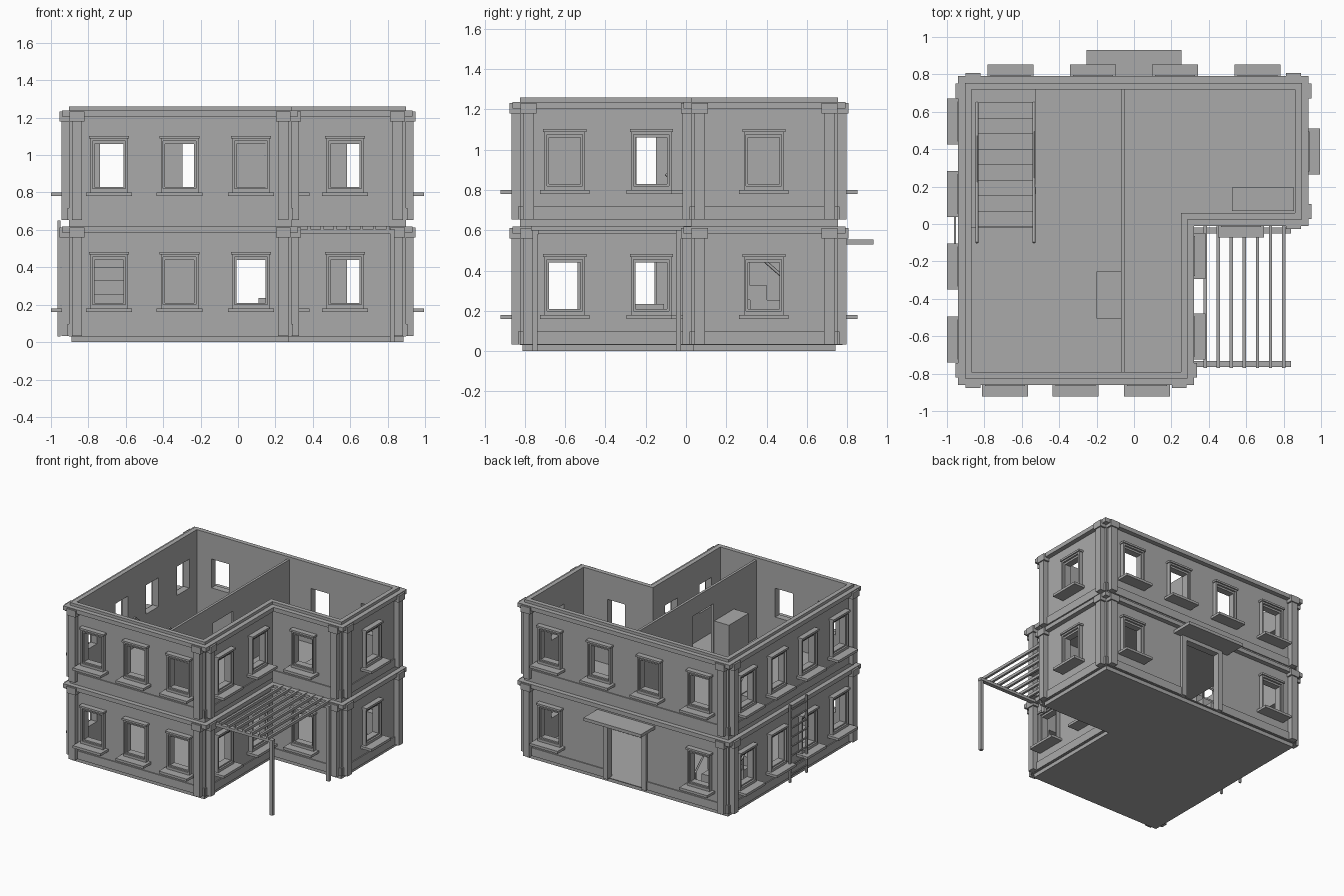
import bpy, bmesh
from mathutils import Vector

cube = bpy.data.objects.get("Cube")
if cube:
    bpy.data.objects.remove(cube, do_unlink=True)

mat = bpy.data.materials.new("plain grey")
mat.use_nodes = True
GREY = (0.4, 0.4, 0.4, 1)
mat.diffuse_color = GREY
mat.node_tree.nodes["Principled BSDF"].inputs["Base Color"].default_value = GREY

# Inner faces of the L-shaped plan, wall thickness and storey height
X0, X1, Y0, Y1 = -0.868, 0.862, -0.79, 0.72
XN, YN = 0.25, 0.06
T, STOREY = 0.035, 0.62


def finish(name, bm):
    bmesh.ops.recalc_face_normals(bm, faces=bm.faces)
    me = bpy.data.meshes.new(name)
    bm.to_mesh(me)
    bm.free()
    me.materials.append(mat)
    ob = bpy.data.objects.new(name, me)
    bpy.context.collection.objects.link(ob)
    return ob


def boxes(name, items):
    """One object made of boxes given as (xa, xb, ya, yb, za, zb)."""
    bm = bmesh.new()
    for xa, xb, ya, yb, za, zb in items:
        vs = bmesh.ops.create_cube(bm, size=1)["verts"]
        for v in vs:
            v.co = ((xa + xb) / 2 + v.co.x * (xb - xa),
                    (ya + yb) / 2 + v.co.y * (yb - ya),
                    (za + zb) / 2 + v.co.z * (zb - za))
    return finish(name, bm)


def plan(d):
    return [(X0 - d, Y0 - d), (XN + d, Y0 - d), (XN + d, YN - d),
            (X1 + d, YN - d), (X1 + d, Y1 + d), (X0 - d, Y1 + d)]


def slab(name, d, z0, z1):
    bm = bmesh.new()
    f = bm.faces.new([bm.verts.new((x, y, z0)) for x, y in plan(d)])
    ext = bmesh.ops.extrude_face_region(bm, geom=[f])["geom"]
    for v in ext:
        if isinstance(v, bmesh.types.BMVert):
            v.co.z = z1
    return finish(name, bm)


def ring(name, d_in, d_out, z0, z1):
    bm = bmesh.new()
    loops = [[bm.verts.new((x, y, z)) for x, y in plan(d)]
             for d, z in ((d_in, z0), (d_out, z0), (d_out, z1), (d_in, z1))]
    for a, b in zip(loops, loops[1:] + loops[:1]):
        for i in range(6):
            j = (i + 1) % 6
            bm.faces.new((a[i], a[j], b[j], b[i]))
    return finish(name, bm)


def cut(target, cutter):
    mod = target.modifiers.new("openings", "BOOLEAN")
    mod.operation, mod.solver, mod.object = "DIFFERENCE", "EXACT", cutter
    bpy.context.view_layer.objects.active = target
    bpy.ops.object.modifier_apply(modifier=mod.name)
    bpy.data.objects.remove(cutter, do_unlink=True)


# Walls: normal axis, sign, outer surface, extent, corner ends, windows below / above
XL, XR, YF, YB = X0 - T, X1 + T, Y0 - T, Y1 + T
XM, YM = XN + T, YN - T
side = [-0.617, -0.227, 0.16, 0.548]
WALLS = [
    ("y", -1, YF, XL, XM, (1, 1), [-0.69, -0.312, 0.07], None),
    ("x", 1, XM, YF, YM, (1, 0), [-0.602, -0.172], None),
    ("y", -1, YM, XM, XR, (0, 1), [0.572], None),
    ("x", 1, XR, YM, YB, (1, 1), [0.387], None),
    ("y", 1, YB, XL, XR, (1, 1), [-0.66, 0.66], [-0.66, -0.22, 0.22, 0.66]),
    ("x", -1, XL, YF, YB, (1, 1), side, None),
]


def on_wall(w, u0, u1, d0, d1, z0, z1):
    """Box along a wall, d measured outward from its outer surface."""
    a, b = sorted((w[2] + w[1] * d0, w[2] + w[1] * d1))
    return (u0, u1, a, b, z0, z1) if w[0] == "y" else (a, b, u0, u1, z0, z1)


holes, frames, sills, heads, pilasters, capitals, skirts = ([] for _ in range(7))
for w in WALLS:
    lo, hi, ends = w[3], w[4], w[5]
    for level in (0, 1):
        z = level * STOREY
        for u in (w[7] if level and w[7] else w[6]):
            holes.append(on_wall(w, u - .078, u + .078, -.1, .06, z + .21, z + .44))
            # Two stepped casing rings
            for h0, h1, d, zb, zt in ((.078, .088, .018, .2, .455),
                                      (.088, .1, .032, .18, .468)):
                hole_b, hole_t = (.21, .44) if h0 < .08 else (.2, .455)
                for s in (-1, 1):
                    a, b = sorted((u + s * h0, u + s * h1))
                    frames.append(on_wall(w, a, b, 0, d, z + zb, z + zt))
                frames.append(on_wall(w, u - h0, u + h0, 0, d, z + zb, z + hole_b))
                frames.append(on_wall(w, u - h0, u + h0, 0, d, z + hole_t, z + zt))
            heads.append(on_wall(w, u - .107, u + .107, 0, .042, z + .468, z + .483))
            sills.append(on_wall(w, u - .123, u + .123, 0, .097, z + .16, z + .18))
        for end, at, s in ((ends[0], lo, 1), (ends[1], hi, -1)):
            if end:
                a, b = sorted((at + s * .016, at + s * .07))
                pilasters.append(on_wall(w, a, b, 0, .042, z + .033, z + .57))
                capitals.append(on_wall(w, a - .013, b + .013, 0, .051, z + .56, z + .612))
        spans = [(lo, hi)]
        if w[7] and not level:
            spans = [(lo, -.19), (.19, hi)]
        for a, b in spans:
            skirts.append(on_wall(w, a, b, 0, .008, z + .033, z + .098))

# Shell
door = WALLS[4]
holes.append(on_wall(door, -.15, .15, -.1, .06, .036, .5))
walls = ring("walls", 0, T, 0.03, 1.26)
cut(walls, boxes("opening_cutter", holes))
slab("ground_floor", 0.022, 0, 0.034)
upper = slab("upper_floor", 0.002, 0.59, 0.62)
cut(upper, boxes("stairwell_cutter", [(-1, -.53, -.015, 1, .5, .7)]))
for level, name in enumerate(("lower_cornice", "upper_cornice")):
    ring(name, 0.03, 0.072, level * STOREY + .585, level * STOREY + .618)

boxes("window_frames", frames)
boxes("window_heads", heads)
boxes("window_sills", sills)
boxes("pilasters", pilasters)
boxes("pilaster_capitals", capitals)
boxes("skirting_course", skirts)

# Back entrance
boxes("door_frame", [on_wall(door, -.19, -.15, 0, .022, .03, .53),
                     on_wall(door, .15, .19, 0, .022, .03, .53),
                     on_wall(door, -.15, .15, 0, .022, .5, .53)])
boxes("door_canopy", [on_wall(door, -.253, .253, 0, .175, .53, .555)])

# Upper partition with a doorway
boxes("partition", [(-.07, -.05, Y0, -.245, .62, 1.24), (-.07, -.05, .01, Y1, .62, 1.24),
                    (-.07, -.05, -.245, .01, 1.1, 1.24)])

# Furniture
boxes("bookcase", [(-.2, -.07, -.505, -.255, .62, .96)])
boxes("low_cabinet", [(.525, .855, .07, .195, .62, .81)])
boxes("ground_counter", [(.11, .25, -.25, -.11, .034, .235)])

# Interior stairs, climbing toward the front
RISE, RUN, N = 0.073, 0.083, 8
boxes("stairs", [(-.84, -.535, .65 - (i + 1) * RUN, .65 - i * RUN,
                  max(.034, .034 + (i - 1) * RISE), .034 + (i + 1) * RISE)
                 for i in range(N)])
posts = []
for x in (-.845, -.54):
    for i in range(0, N + 1, 2):
        y, z = .645 - i * RUN, .034 + i * RISE
        posts.append((x, x + .01, y - .005, y + .005, z, z + .19))
boxes("stair_posts", posts)


def bar(name, a, b, r):
    cu = bpy.data.curves.new(name, "CURVE")
    cu.dimensions, cu.bevel_depth, cu.bevel_resolution = "3D", r, 0
    cu.use_fill_caps = True
    sp = cu.splines.new("POLY")
    sp.points.add(1)
    for p, co in zip(sp.points, (a, b)):
        p.co = (*Vector(co), 1)
    cu.materials.append(mat)
    bpy.context.collection.objects.link(bpy.data.objects.new(name, cu))


for side_name, x in (("left", -.535), ("right", -.84)):
    bar(side_name + "_handrail", (x, .65, .22), (x, -.1, .88), .008)

# Pergola over the notch
boxes("pergola_rafters", [(x - .009, x + .009, -.77, YM, .6, .622)
                          for x in (.38 + .07 * i for i in range(7))])
boxes("pergola_beams", [(XM, .84, -.765, -.733, .58, .602),
                        (XM, .84, -.05, -.02, .58, .602)])
boxes("pergola_posts", [(.812, .838, -.762, -.736, 0, .58),
                        (.812, .838, -.05, -.024, 0, .58)])

# Outside ladder
boxes("ladder_rails", [(-.966, -.95, y - .007, y + .007, .03, .65) for y in (-.15, .06)])
boxes("ladder_rungs", [(-.963, -.953, -.15, .06, z - .005, z + .005)
                       for z in (.09 + .073 * i for i in range(8))])
